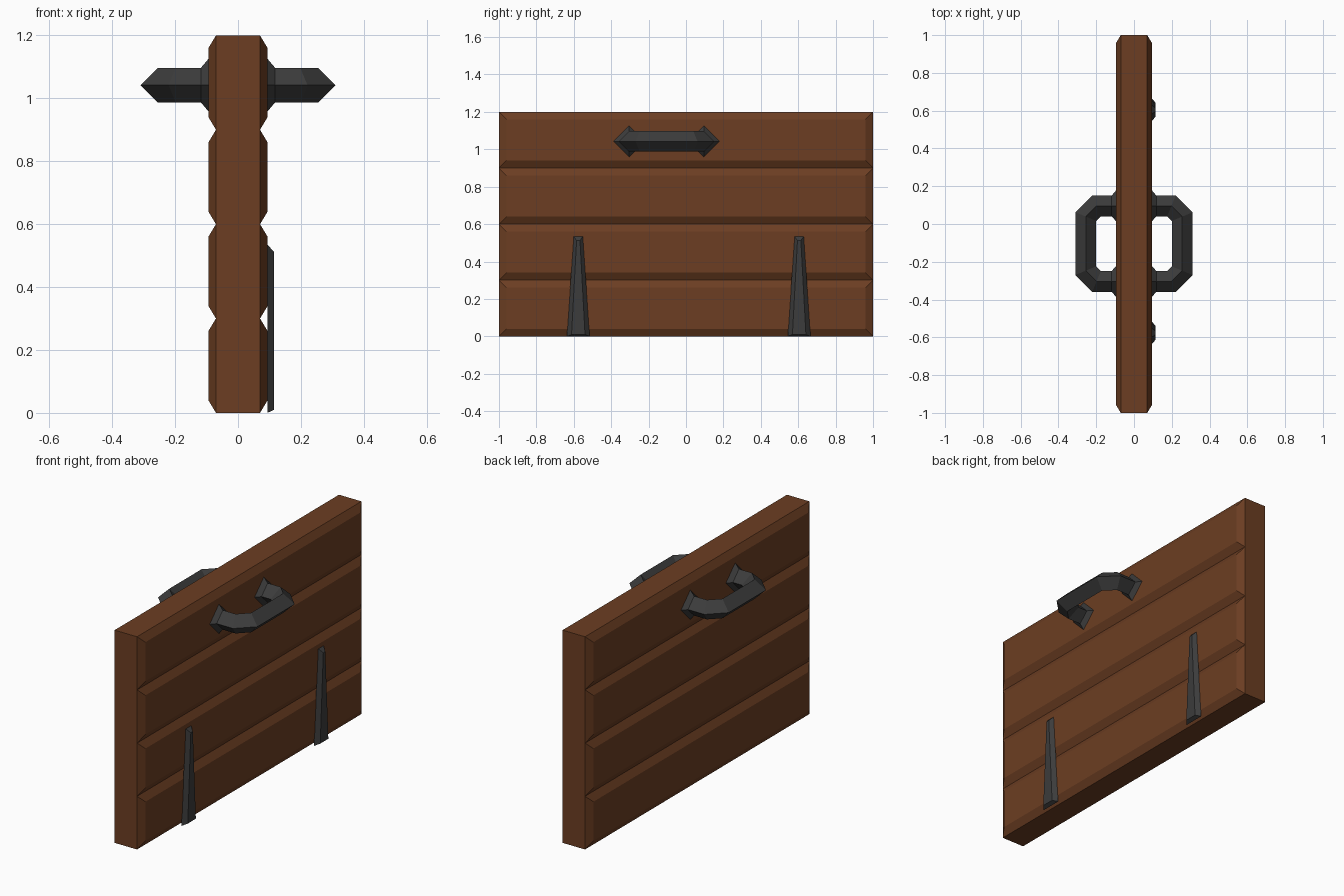
import bpy, bmesh
from mathutils import Vector

if "Cube" in bpy.data.objects:
    bpy.data.objects.remove(bpy.data.objects["Cube"])


def material(name, rgb):
    m = bpy.data.materials.new(name)
    m.diffuse_color = (*rgb, 1)
    m.use_nodes = True
    m.node_tree.nodes["Principled BSDF"].inputs["Base Color"].default_value = m.diffuse_color
    return m


WOOD = material("brown_wood", (0.15, 0.048, 0.016))
IRON = material("dark_iron", (0.045, 0.045, 0.045))


def finish(bm, name, mat):
    bmesh.ops.recalc_face_normals(bm, faces=bm.faces)
    me = bpy.data.meshes.new(name)
    bm.to_mesh(me)
    bm.free()
    me.materials.append(mat)
    ob = bpy.data.objects.new(name, me)
    bpy.context.collection.objects.link(ob)
    return ob


def loft(rings, name, mat):
    """Skin a list of equal-length point rings and cap both ends."""
    bm = bmesh.new()
    vs = [[bm.verts.new(p) for p in r] for r in rings]
    n = len(rings[0])
    for a, b in zip(vs, vs[1:]):
        for i in range(n):
            j = (i + 1) % n
            bm.faces.new((a[i], a[j], b[j], b[i]))
    bm.faces.new(vs[0])
    bm.faces.new(vs[-1])
    return finish(bm, name, mat)


# Plank board: a slab cut into four planks, each with a raised chamfered panel
bm = bmesh.new()
bmesh.ops.create_cube(bm, size=1)
for v in bm.verts:
    v.co = Vector((v.co.x * 0.14, v.co.y * 2, (v.co.z + 0.5) * 1.2))
for i in (1, 2, 3):
    bmesh.ops.bisect_plane(bm, geom=bm.verts[:] + bm.edges[:] + bm.faces[:],
                           plane_co=(0, 0, 0.3 * i), plane_no=(0, 0, 1))
bm.normal_update()
panels = [f for f in bm.faces if abs(f.normal.x) > 0.9]
bmesh.ops.inset_individual(bm, faces=panels, thickness=0.04, depth=0.024,
                           use_even_offset=True)
bm.normal_update()
for s in (-1, 1):
    ends = [f for f in bm.faces if f.normal.y * s > 0.99]
    bmesh.ops.dissolve_faces(bm, faces=ends)
finish(bm, "plank_board", WOOD)

# Pull handles: diamond section swept along a U path, flared at the board
Y0, Z0, R = -0.104, 1.042, 0.055
half = [(0.09, 0.2, 0.088), (0.118, 0.2, R), (0.198, 0.2, R), (0.255, 0.143, R)]
path = half + [(x, -y, r) for x, y, r in reversed(half)]
pts = [Vector((x, y, 0)) for x, y, _ in path]


def handle_rings(side):
    rings = []
    for i, (p, (_, _, r)) in enumerate(zip(pts, path)):
        d0 = (p - pts[i - 1]).normalized() if i else (pts[1] - p).normalized()
        d1 = (pts[i + 1] - p).normalized() if i < len(pts) - 1 else d0
        t = (d0 + d1).normalized()
        out = Vector((-t.y, t.x, 0)) * (r / t.dot(d0))
        up = Vector((0, 0, r))
        ring = [p + out, p + up, p - out, p - up]
        rings.append([(side * q.x, q.y + Y0, q.z + Z0) for q in ring])
    return rings


for side, name in ((1, "right_handle"), (-1, "left_handle")):
    loft(handle_rings(side), name, IRON)

# Tapered iron straps on the right face
for y, name in ((-0.576, "strap_front"), (0.605, "strap_back")):
    loft([[(0.093, y - 0.061, 0), (0.093, y + 0.061, 0),
           (0.093, y + 0.025, 0.535), (0.093, y - 0.025, 0.535)],
          [(0.115, y - 0.036, 0.01), (0.115, y + 0.036, 0.01),
           (0.115, y + 0.009, 0.512), (0.115, y - 0.009, 0.512)]], name, IRON)
